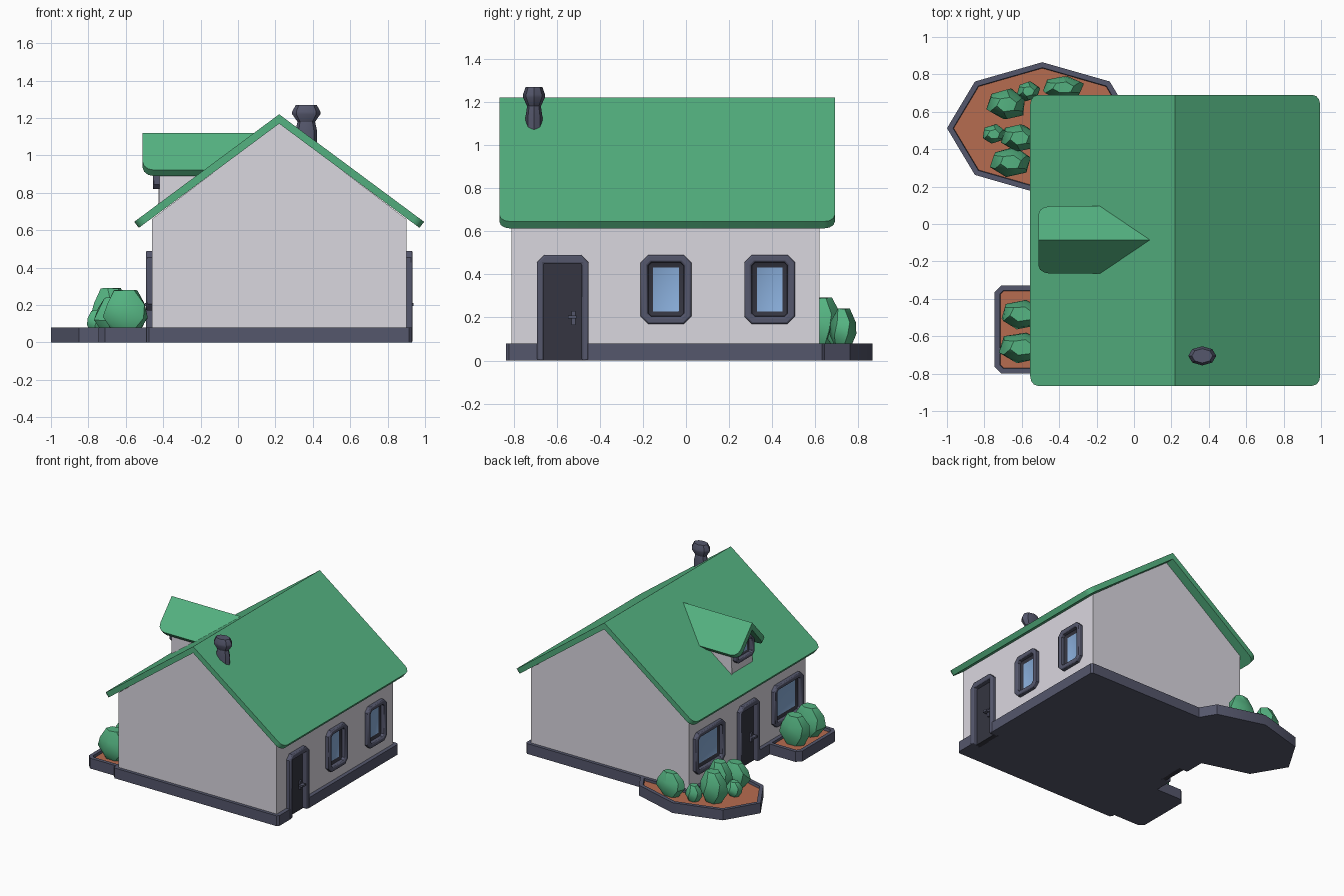
import bpy, bmesh, math, random
from mathutils import Vector

if "Cube" in bpy.data.objects:
    bpy.data.objects.remove(bpy.data.objects["Cube"])

random.seed(4)


def material(name, rgb):
    m = bpy.data.materials.new(name)
    m.diffuse_color = (*rgb, 1)
    m.use_nodes = True
    m.node_tree.nodes["Principled BSDF"].inputs["Base Color"].default_value = m.diffuse_color
    return m


WALL = material("white plaster", (0.70, 0.68, 0.74))
ROOF = material("green", (0.09, 0.45, 0.22))
SLATE = material("slate trim", (0.09, 0.095, 0.15))
DARK = material("dark door", (0.035, 0.036, 0.052))
GLASS = material("blue glass", (0.25, 0.42, 0.70))
SOIL = material("brown soil", (0.47, 0.15, 0.08))
MID = 0.22                                   # x of the ridge


def finish(name, bm, mats):
    me = bpy.data.meshes.new(name)
    bm.to_mesh(me)
    bm.free()
    for m in mats:
        me.materials.append(m)
    ob = bpy.data.objects.new(name, me)
    bpy.context.collection.objects.link(ob)
    return ob


def prism(name, pts, place, t0, t1, mat, steps=(), last=None, rounded=None, radius=0.05):
    """Extrude an outline; steps inset the t1 cap as (width, depth, material)."""
    bm = bmesh.new()
    a = [bm.verts.new(place(u, v, t0)) for u, v in pts]
    b = [bm.verts.new(place(u, v, t1)) for u, v in pts]
    bm.faces.new(a)
    top = bm.faces.new(b)
    n = len(pts)
    for i in range(n):
        j = (i + 1) % n
        bm.faces.new((a[i], a[j], b[j], b[i]))
    bmesh.ops.recalc_face_normals(bm, faces=bm.faces[:])
    mats = [mat]

    def index(m):
        if m not in mats:
            mats.append(m)
        return mats.index(m)
    for width, depth, m in steps:
        ring = bmesh.ops.inset_individual(bm, faces=[top], thickness=width,
                                          depth=depth, use_even_offset=True)["faces"]
        for f in ring:
            if f != top:
                f.material_index = index(m)
    if last:
        top.material_index = index(last)
    if rounded:
        edges = [e for e in bm.edges if rounded(e.verts[0].co, e.verts[1].co)]
        bmesh.ops.bevel(bm, geom=edges, offset=radius, segments=3, profile=0.5,
                        affect='EDGES')
    return finish(name, bm, mats)


def rect(u0, u1, v0, v1, c=0.0):
    """Rectangle outline, with corners cut off by c."""
    if not c:
        return [(u0, v0), (u1, v0), (u1, v1), (u0, v1)]
    return [(u0 + c, v0), (u1 - c, v0), (u1, v0 + c), (u1, v1 - c),
            (u1 - c, v1), (u0 + c, v1), (u0, v1 - c), (u0, v0 + c)]


def upright(u, v, t):
    return (u, v, t)


def along_y(u, v, t):
    return (MID + u, t, v)


def side_wall(side):
    return lambda u, v, t: (MID + side * t, u, v)


def bevel(ob, width):
    m = ob.modifiers.new("soft edges", 'BEVEL')
    m.width, m.segments, m.limit_method = width, 2, 'ANGLE'
    m.angle_limit = math.radians(60)


def cut(ob, cutter):
    m = ob.modifiers.new("cut", 'BOOLEAN')
    m.operation, m.object, m.solver = 'DIFFERENCE', cutter, 'EXACT'
    bpy.context.view_layer.objects.active = ob
    bpy.ops.object.modifier_apply(modifier=m.name)
    bpy.data.objects.remove(cutter)


# House body, plinth and main roof
walls = prism("walls", [(-.68, .07), (.68, .07), (.68, .66), (0, 1.175), (-.68, .66)],
              along_y, -.81, .62, WALL)
plinth = prism("plinth", rect(MID - .71, MID + .71, -.835, .645, .015),
               upright, 0, .08, SLATE)
prism("roof", [(-.775, .645), (0, 1.22), (.775, .645), (.75, .613), (0, 1.17), (-.75, .613)],
      along_y, -.865, .69, ROOF,
      rounded=lambda p, q: p.z < .66 and q.z < .66 and abs(p.y - q.y) < .01)


# Windows and doors on both long walls
def window(name, side, y, w):
    cut(walls, prism("cutter", rect(y - w / 2 + .015, y + w / 2 - .015, .19, .47),
                     side_wall(side), .60, .75, DARK))
    ob = prism(name, rect(y - w / 2, y + w / 2, .17, .49, .035), side_wall(side), .62, .712,
               SLATE, [(.033, 0, SLATE), (.003, -.03, SLATE), (.022, -.01, DARK)], GLASS)
    bevel(ob, .008)


def door(name, side, y):
    for ob in (walls, plinth):
        cut(ob, prism("cutter", rect(y - .105, y + .105, -.05, .47),
                      side_wall(side), .64, .78, DARK))
    frame = [(y - .12, 0), (y - .12, .455), (y - .085, .49), (y + .085, .49), (y + .12, .455),
             (y + .12, 0), (y + .088, 0), (y + .088, .45), (y - .088, .45), (y - .088, 0)]
    bevel(prism(name + "_frame", frame, side_wall(side), .64, .713, SLATE), .008)
    prism(name, rect(y - .1, y + .1, 0, .47), side_wall(side), .635, .675, DARK)
    h = y + side * .05
    prism(name + "_handle_plate", rect(h - .01, h + .01, .165, .23), side_wall(side),
          .67, .69, SLATE)
    prism(name + "_handle", rect(h - .025, h + .015, .195, .21), side_wall(side),
          .685, .718, SLATE)


window("right_window_1", 1, -.093, .235)
window("right_window_2", 1, .388, .235)
window("left_window_1", -1, .39, .36)
window("left_window_2", -1, -.57, .36)
door("right_door", 1, -.572)
door("left_door", -1, -.092)


# Dormer: its back ends stop on the main roof slope
def dormer_place(u, v, t):
    x = t if t < -.4 else MID - (1.21 - v) / .742
    return (x, -.085 + u, v)


dormer = prism("dormer_walls", [(-.13, .73), (.13, .73), (.13, .93), (0, 1.07), (-.13, .93)],
               dormer_place, -.42, 0, WALL)
prism("dormer_roof", [(-.18, .922), (0, 1.12), (.18, .922), (.15, .89), (0, 1.065), (-.15, .89)],
      dormer_place, -.51, 0, ROOF, radius=.06,
      rounded=lambda p, q: p.x < -.5 and q.x < -.5 and p.z < .93 and q.z < .93)
cut(dormer, prism("cutter", rect(-.18, .01, .83, .97), side_wall(-1), .60, .70, DARK))
bevel(prism("dormer_window", rect(-.195, .025, .82, .985, .025), side_wall(-1), .59, .675,
            SLATE, [(.025, 0, SLATE), (.003, -.03, SLATE), (.012, -.008, DARK)], GLASS), .006)


def stack(name, x, y, rings, sides, squash, mat, jitter=0.0):
    """Solid made of horizontal rings given as (z, radius, twist)."""
    bm = bmesh.new()
    loops = []
    for z, r, twist in rings:
        loop = []
        for i in range(sides):
            a = math.tau * (i + twist) / sides
            k = r * (1 + random.uniform(-jitter, jitter))
            loop.append(bm.verts.new((x + k * math.cos(a), y + k * squash * math.sin(a),
                                      z + r * random.uniform(-jitter, jitter) * .5)))
        loops.append(loop)
    for lo, hi in zip(loops, loops[1:]):
        for i in range(sides):
            j = (i + 1) % sides
            bm.faces.new((lo[i], lo[j], hi[j], hi[i]))
    bm.faces.new(loops[0])
    bm.faces.new(loops[-1])
    bmesh.ops.triangulate(bm, faces=bm.faces[:])
    bmesh.ops.recalc_face_normals(bm, faces=bm.faces[:])
    return finish(name, bm, [mat])


# Chimney
stack("chimney", .365, -.705, [(1.0, .055, 0), (1.13, .058, 0), (1.18, .047, 0),
                               (1.22, .075, 0), (1.235, .075, 0), (1.27, .056, 0)],
      8, .68, SLATE)

# Planters with sunken soil
soil_steps = [(.028, 0, SLATE), (.003, -.02, SLATE)]
octagon = [(-.49 + .51 * math.cos(i * math.pi / 4), .512 + .353 * math.sin(i * math.pi / 4))
           for i in range(8)]
prism("back_planter", octagon, upright, 0, .08, SLATE, soil_steps, SOIL)
prism("front_planter", rect(-.745, -.44, -.80, -.328, .035), upright, 0, .08, SLATE,
      soil_steps, SOIL)

# Bushes: x, y, radius, squash, height
bushes = [(-.60, -.48, .12, .68, .21), (-.60, -.66, .12, .70, .21),
          (-.68, .64, .11, .75, .22), (-.38, .73, .115, .55, .17), (-.565, .71, .065, .8, .11),
          (-.75, .48, .065, .8, .10), (-.61, .46, .10, .75, .21), (-.66, .33, .11, .72, .17)]
for n, (x, y, r, sq, h) in enumerate(bushes):
    stack(f"bush_{n + 1}", x, y, [(.06, r * .6, 0), (.06 + h * .35, r, .3),
                                  (.06 + h * .7, r * .9, .5), (.07 + h, r * .5, .2)],
          6, sq, ROOF, .08)

# Smooth shading that keeps hard edges
bpy.ops.object.select_all(action='DESELECT')
for ob in bpy.context.scene.objects:
    ob.select_set(True)
    bpy.context.view_layer.objects.active = ob
bpy.ops.object.shade_smooth_by_angle(angle=math.radians(32))
